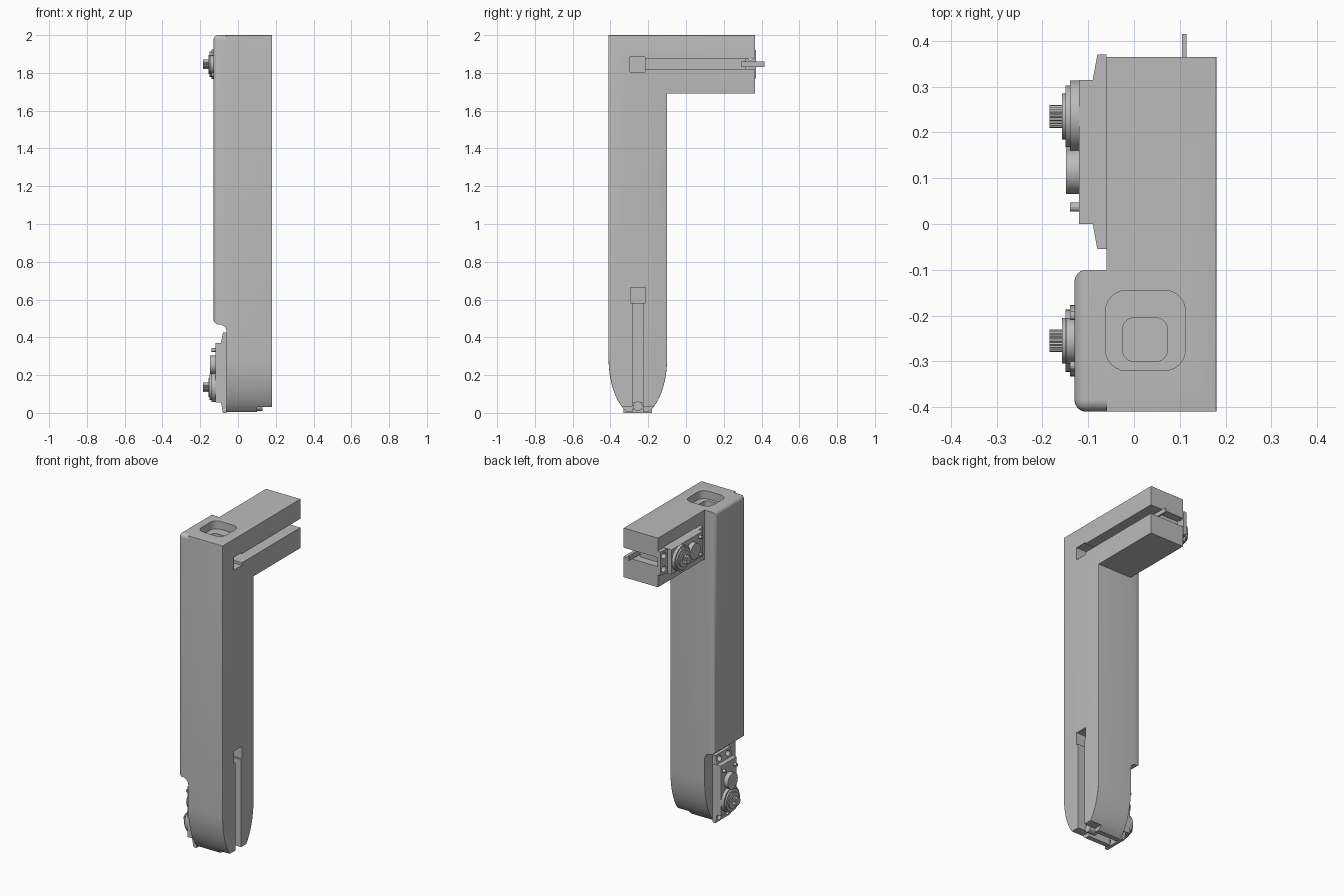
import bpy, bmesh, math
from mathutils import Matrix, Vector

if "Cube" in bpy.data.objects:
    bpy.data.objects.remove(bpy.data.objects["Cube"])

grey = bpy.data.materials.new("plain_grey")
grey.use_nodes = True
colour = (0.5, 0.5, 0.5, 1)
grey.diffuse_color = colour
grey.node_tree.nodes["Principled BSDF"].inputs["Base Color"].default_value = colour


def finish(name, bm, matrix=None):
    bmesh.ops.recalc_face_normals(bm, faces=bm.faces)
    mesh = bpy.data.meshes.new(name)
    bm.to_mesh(mesh)
    bm.free()
    mesh.materials.append(grey)
    obj = bpy.data.objects.new(name, mesh)
    bpy.context.collection.objects.link(obj)
    if matrix is not None:
        obj.matrix_world = matrix
    return obj


def prism(points, direction, bm=None):
    """Extrude a flat outline of 3D points along a direction."""
    bm = bm or bmesh.new()
    face = bm.faces.new([bm.verts.new(p) for p in points])
    ext = bmesh.ops.extrude_face_region(bm, geom=[face])["geom"]
    verts = [g for g in ext if isinstance(g, bmesh.types.BMVert)]
    bmesh.ops.translate(bm, verts=verts, vec=direction)
    return bm


def block(x, y, z, bm=None):
    outline = [(x[0], y[0], z[0]), (x[0], y[1], z[0]), (x[0], y[1], z[1]), (x[0], y[0], z[1])]
    return prism(outline, (x[1] - x[0], 0, 0), bm)


def disc(x, y, z, radius, sides=32, tooth=0.0, bm=None):
    """Round or toothed disc whose axis runs along x."""
    pts = []
    for i in range(sides):
        a = 2 * math.pi * i / sides
        r = radius - tooth * (i % 2)
        pts.append((x[0], y + r * math.cos(a), z + r * math.sin(a)))
    return prism(pts, (x[1] - x[0], 0, 0), bm)


def round_edges(bm, rule, radius):
    bmesh.ops.recalc_face_normals(bm, faces=bm.faces)
    edges = [e for e in bm.edges if rule(e.verts[0].co, e.verts[1].co)]
    bmesh.ops.bevel(bm, geom=edges, offset=radius, segments=6, profile=0.5,
                    affect='EDGES', clamp_overlap=True)


def boolean(target, other, operation):
    mod = target.modifiers.new(operation.lower(), 'BOOLEAN')
    mod.operation, mod.solver, mod.object = operation, 'EXACT', other
    bpy.context.view_layer.objects.active = target
    bpy.ops.object.modifier_apply(modifier=mod.name)
    bpy.data.objects.remove(other)


def smooth(obj):
    bpy.ops.object.select_all(action='DESELECT')
    obj.select_set(True)
    bpy.context.view_layer.objects.active = obj
    bpy.ops.object.shade_smooth_by_angle(angle=math.radians(35))


MID, HALF, ARM = -0.255, 0.155, 1.845
FRONT, REAR, END = MID - HALF, MID + HALF, 0.365
LEFT, STEP, RIGHT = 0.18, -0.06, -0.13


def near(a, b):
    return abs(a - b) < 0.001


def front_top(a, b):
    return all(near(p.y, FRONT) and near(p.z, 2) for p in (a, b))


# Main body: arm, column and tapered lower tip in one side outline
tip = []
for i in range(13):
    t = math.radians(68) * i / 12
    tip.append((HALF * math.cos(t), 0.29 - 0.285 * math.sin(t) / math.sin(math.radians(68))))
outline = [(FRONT, 2), (END, 2), (END, 1.69), (REAR, 1.69)]
outline += [(MID + w, z) for w, z in tip]
outline += [(MID - w, z) for w, z in reversed(tip)]
bm = prism([(STEP, y, z) for y, z in outline], (LEFT - STEP, 0, 0))
round_edges(bm, lambda a, b: front_top(a, b) or (
    near(a.x, LEFT) and near(b.x, LEFT) and not (near(a.y, END) and near(b.y, END))
    and max(a.z, b.z) > 0.03), 0.026)
body = finish("bracket_body", bm)

# Thicker part of the column, with a curved lower lip
lip = [(STEP, 2), (RIGHT, 2), (RIGHT, 0.47), (-0.09, 0.467), (-0.075, 0.46),
       (-0.065, 0.448), (STEP, 0.43)]
bm = prism([(x, FRONT, z) for x, z in lip], (0, REAR - FRONT, 0))
round_edges(bm, lambda a, b: front_top(a, b) or (near(a.x, RIGHT) and near(b.x, RIGHT)), 0.026)
boolean(body, finish("column_pad", bm), 'UNION')


# Stepped rounded pocket in the top
def pocket(x, y, z, radius):
    bm = block(x, y, z)
    round_edges(bm, lambda a, b: not near(a.z, b.z), radius)
    return finish("pocket_cutter", bm)


boolean(body, pocket((-0.062, 0.112), (-0.32, -0.145), (1.95, 2.1), 0.045), 'DIFFERENCE')
boolean(body, pocket((-0.025, 0.073), (-0.30, -0.205), (1.90, 2.0), 0.025), 'DIFFERENCE')

# Cable grooves with square end pockets, and the open slots at both ends
cuts = [
    ((0.10, 0.3), (-0.23, 0.5), (1.82, 1.876)),
    ((0.06, 0.3), (-0.297, -0.218), (1.805, 1.885)),
    ((-0.2, 0.3), (0.315, 0.5), (1.82, 1.876)),
    ((0.10, 0.3), (MID - 0.028, MID + 0.028), (-0.1, 0.6)),
    ((0.06, 0.3), (MID - 0.04, MID + 0.04), (0.583, 0.663)),
    ((-0.2, 0.3), (MID - 0.028, MID + 0.028), (-0.1, 0.055)),
    ((0.10, 0.3), (-0.5, 0), (-0.1, 0.03)),
]
for x, y, z in cuts:
    boolean(body, finish("slot_cutter", block(x, y, z)), 'DIFFERENCE')
smooth(body)

# Small link blade leaving the arm, and a hub in the lower tip
finish("link_blade", block((0.105, 0.115), (0.29, 0.415), (1.832, 1.86)))
smooth(finish("lower_hub", disc((0.07, 0.13), MID, 0.035, 0.025)))


# Servo motors: built along the arm, then turned down for the column
def servo(prefix, matrix):
    finish(prefix + "_servo_case", block((-0.12, STEP), (0, 0.315), (-0.078, 0.078)), matrix)
    for end, (inner, outer) in (("upper", (0, -0.055)), ("lower", (0.315, 0.37))):
        pts = [(STEP, inner), (-0.09, inner), (-0.08, outer), (STEP, outer)]
        tab = finish(prefix + "_tab_" + end, prism([(x, y, -0.075) for x, y in pts], (0, 0, 0.15)))
        for side in (-1, 1):
            hole = disc((-0.2, 0), (inner + outer) / 2, side * 0.042, 0.018, 16)
            boolean(tab, finish("hole_cutter", hole), 'DIFFERENCE')
        tab.matrix_world = matrix
    rings = [("gear_cover", -0.14, 0.235, 0.078), ("gear_ring", -0.15, 0.235, 0.068),
             ("gear_collar", -0.157, 0.235, 0.05), ("idler_cover", -0.148, 0.115, 0.05)]
    for part, depth, y, radius in rings:
        smooth(finish(prefix + "_" + part, disc((depth, -0.119), y, 0, radius), matrix))
    finish(prefix + "_output_shaft", disc((-0.185, -0.15), 0.235, 0, 0.025, 40, 0.003), matrix)
    screws = bmesh.new()
    for side in (-1, 1):
        disc((-0.14, -0.119), 0.037, side * 0.055, 0.01, 12, bm=screws)
    finish(prefix + "_case_screws", screws, matrix)


servo("arm", Matrix.Translation((0, 0, ARM)))
servo("column", Matrix.Translation((0, MID, 0.37)) @ Matrix.Rotation(-math.pi / 2, 4, 'X'))
